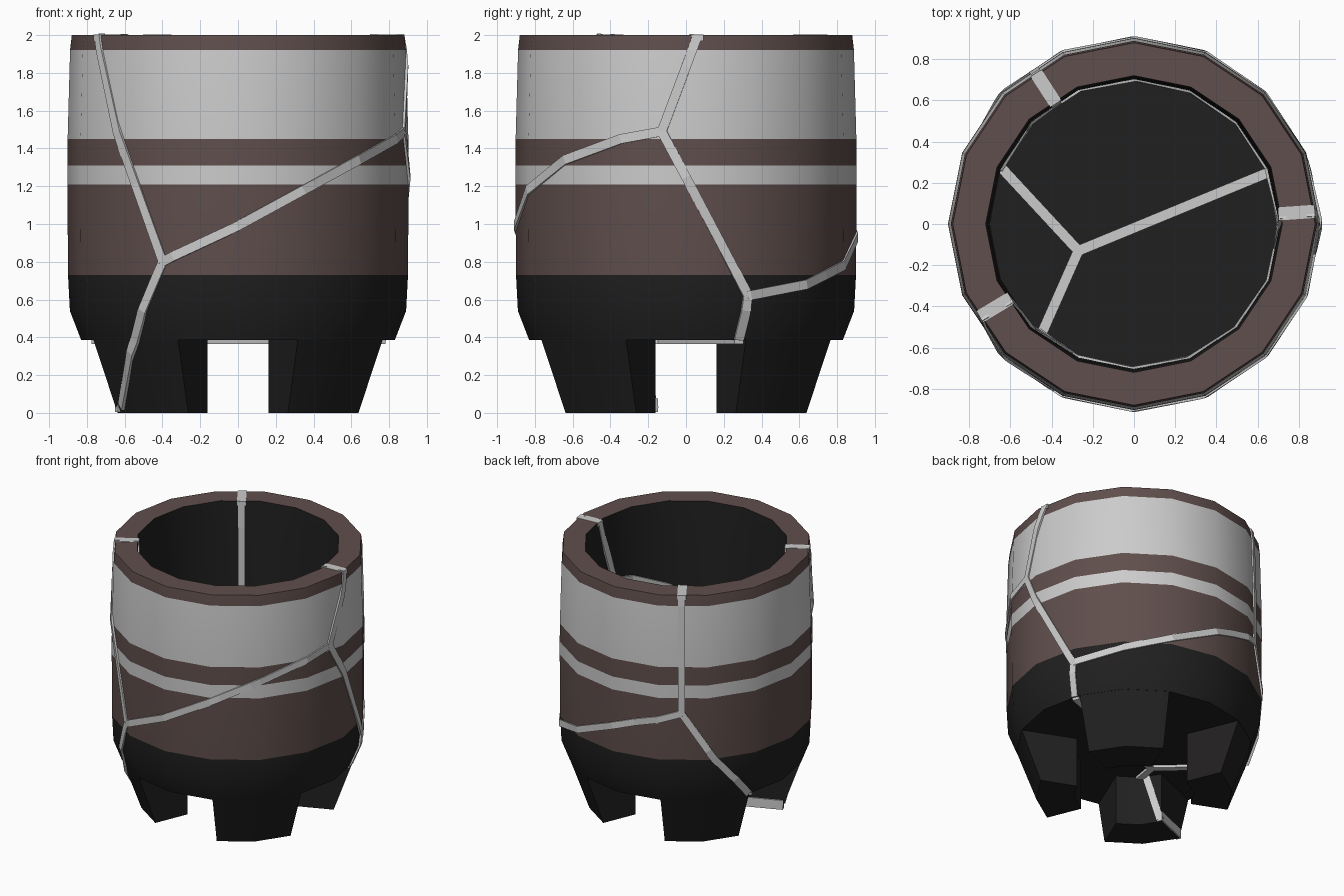
import bpy, bmesh, math
from mathutils import Vector

if "Cube" in bpy.data.objects:
    bpy.data.objects.remove(bpy.data.objects["Cube"])

SIDES = 16
STEP = 22.5


def material(name, rgb):
    m = bpy.data.materials.new(name)
    m.diffuse_color = (*rgb, 1)
    m.use_nodes = True
    m.node_tree.nodes["Principled BSDF"].inputs["Base Color"].default_value = m.diffuse_color
    return m


BLACK = material("black_clay", (0.015, 0.014, 0.014))
BROWN = material("brown_clay", (0.115, 0.077, 0.072))
GREY = material("grey_glaze", (0.8, 0.8, 0.8))


def finish(bm, name, mats, smooth=True):
    bmesh.ops.recalc_face_normals(bm, faces=bm.faces[:])
    me = bpy.data.meshes.new(name)
    bm.to_mesh(me)
    bm.free()
    ob = bpy.data.objects.new(name, me)
    bpy.context.collection.objects.link(ob)
    for m in mats:
        me.materials.append(m)
    if smooth:
        bpy.ops.object.select_all(action='DESELECT')
        ob.select_set(True)
        bpy.context.view_layer.objects.active = ob
        bpy.ops.object.shade_smooth_by_angle(angle=math.radians(30))
    return ob


def polar(r, a, z):
    a = math.radians(a)
    return Vector((r * math.cos(a), r * math.sin(a), z))


# Pot body: 16-sided lathe, third value is the material of the band above
FLOOR, BASE = 0.56, 0.385
PROFILE = [(0.83, BASE, 0), (0.89, 0.54, 0), (0.90, 0.73, 1), (0.903, 1.21, 2),
           (0.903, 1.31, 1), (0.902, 1.45, 2), (0.889, 1.92, 1), (0.88, 2.0, 1),
           (0.72, 2.0, 0), (0.71, 1.8, 0), (0.70, FLOOR, 0)]
bm = bmesh.new()
rings = [[bm.verts.new(polar(r, i * STEP, z)) for i in range(SIDES)] for r, z, _ in PROFILE]
for k in range(len(rings) - 1):
    for i in range(SIDES):
        j = (i + 1) % SIDES
        f = bm.faces.new((rings[k][i], rings[k][j], rings[k + 1][j], rings[k + 1][i]))
        f.material_index = PROFILE[k][2]
bm.faces.new(rings[0])
bm.faces.new(rings[-1])
finish(bm, "pot_body", [BLACK, BROWN, GREY])

# Four tapered feet, each two sides of the 16-gon wide
for n, name in enumerate(("back_right", "back_left", "front_left", "front_right")):
    bm = bmesh.new()
    angles = [n * 90 + STEP * k for k in (1, 2, 3)]
    loops = []
    for z, ro in ((0, 0.69), (BASE + 0.002, 0.829)):
        pts = [polar(ro, a, z) for a in angles] + [polar(0.42, a, z) for a in reversed(angles)]
        loops.append([bm.verts.new(p) for p in pts])
    for i in range(6):
        j = (i + 1) % 6
        bm.faces.new((loops[0][i], loops[0][j], loops[1][j], loops[1][i]))
    bm.faces.new(loops[0])
    bm.faces.new(loops[1])
    finish(bm, name + "_foot", [BLACK])

# Repair seams: flat strips that follow the surfaces
OUTER = [(0, 0.69)] + [(z, r) for r, z, _ in PROFILE[:8]]
INNER = [(FLOOR, 0.70), (1.8, 0.71), (2.0, 0.72)]


def radius(table, a, z):
    r = table[-1][1]
    for (z0, r0), (z1, r1) in zip(table, table[1:]):
        if z <= z1:
            r = r0 + (r1 - r0) * (z - z0) / (z1 - z0)
            break
    return r * math.cos(math.radians(STEP / 2)) / math.cos(math.radians(a % STEP - STEP / 2))


def strip(bm, pts, normals, h=0.01, d=0.03, w=0.025):
    secs = []
    for i, (p, n) in enumerate(zip(pts, normals)):
        t = (pts[min(i + 1, len(pts) - 1)] - pts[max(i - 1, 0)]).normalized()
        s = t.cross(n).normalized() * w
        secs.append([bm.verts.new(q) for q in
                     (p + s + n * h, p - s + n * h, p - s - n * d, p + s - n * d)])
    for u, v in zip(secs, secs[1:]):
        for i in range(4):
            j = (i + 1) % 4
            bm.faces.new((u[i], u[j], v[j], v[i]))
    bm.faces.new(secs[0])
    bm.faces.new(secs[-1])


def wall_strip(bm, path, table, sign):
    dense = [path[0]]
    for (a0, z0), (a1, z1) in zip(path, path[1:]):
        ts = {1.0}
        if a0 != a1:
            ts |= {(k * STEP - a0) / (a1 - a0) for k in range(-8, 17)}
        if z0 != z1:
            ts |= {(z - z0) / (z1 - z0) for z, _ in table}
        last = 0
        for t in sorted(t for t in ts if 0 < t <= 1):
            if t - last > 0.04:
                dense.append((a0 + (a1 - a0) * t, z0 + (z1 - z0) * t))
                last = t
    pts = [polar(radius(table, a, z), a, z) for a, z in dense]
    strip(bm, pts, [polar(sign, a, 0) for a, _ in dense])


J_FRONT, J_RIGHT, J_SIDE, J_BACK = (243.6, 0.8), (-8.3, 1.49), (21.5, 0.62), (123, 1.09)
shared = [
    [J_FRONT, (225.9, 1.45), (211, 1.998)],
    [(-116.4, 0.8), (-90, 0.99), (-67.5, 1.18), (-45, 1.34), (-22.5, 1.45), J_RIGHT],
    [J_RIGHT, (4, 1.998)],
    [J_RIGHT, J_SIDE],
    [J_SIDE, (45, 0.68), (67.5, 0.78), (90, 0.93), (101, 0.99), J_BACK],
    [J_BACK, (123, 1.998)],
]
outside = shared + [
    [J_SIDE, (19.7, BASE)],
    [J_BACK, (138, 0.73), (157, BASE)],
    [J_FRONT, (233.2, 0.5), (228.5, BASE), (223, 0.28), (207, 0.03)],
]
inside = shared + [
    [J_SIDE, (21, FLOOR)],
    [J_BACK, (138, 0.73), (157, FLOOR)],
    [J_FRONT, (230, FLOOR)],
]
UP = Vector((0, 0, 1))

bm = bmesh.new()
for path in outside:
    wall_strip(bm, path, OUTER, 1)
finish(bm, "outer_seams", [], False)

bm = bmesh.new()
for path in inside:
    wall_strip(bm, path, INNER, -1)
# three-armed seam on the inner floor
hub = Vector((-0.27, -0.13, 0))
for a in (21, 157, 230):
    strip(bm, [hub + UP * FLOOR, polar(0.70, a, FLOOR)], [UP, UP])
finish(bm, "inner_seams", [], False)

# seams across the rim
bm = bmesh.new()
for a in (4, 123, 211):
    strip(bm, [polar(radius(INNER, a, 2) - 0.01, a, 1.998), polar(radius(OUTER, a, 2) + 0.01, a, 1.998)],
          [UP, UP], h=0.004, w=0.032)
finish(bm, "rim_seams", [], False)

# seams on the underside and around the cracked foot
bm = bmesh.new()
for r, a in ((0.82, 20), (0.82, 157.5), (0.42, 225)):
    strip(bm, [hub + UP * BASE, polar(r, a, BASE)], [-UP, -UP], h=0.02)
side = polar(1, 112.5, 0)
strip(bm, [polar(0.70, 202.5, 0.04), polar(0.41, 202.5, 0.04)], [side, side], w=0.036)
inward = polar(-1, 213.75, 0)
strip(bm, [polar(0.42, 204, 0.02), polar(0.415, 218, BASE)], [inward, inward])
finish(bm, "underside_seams", [], False)
